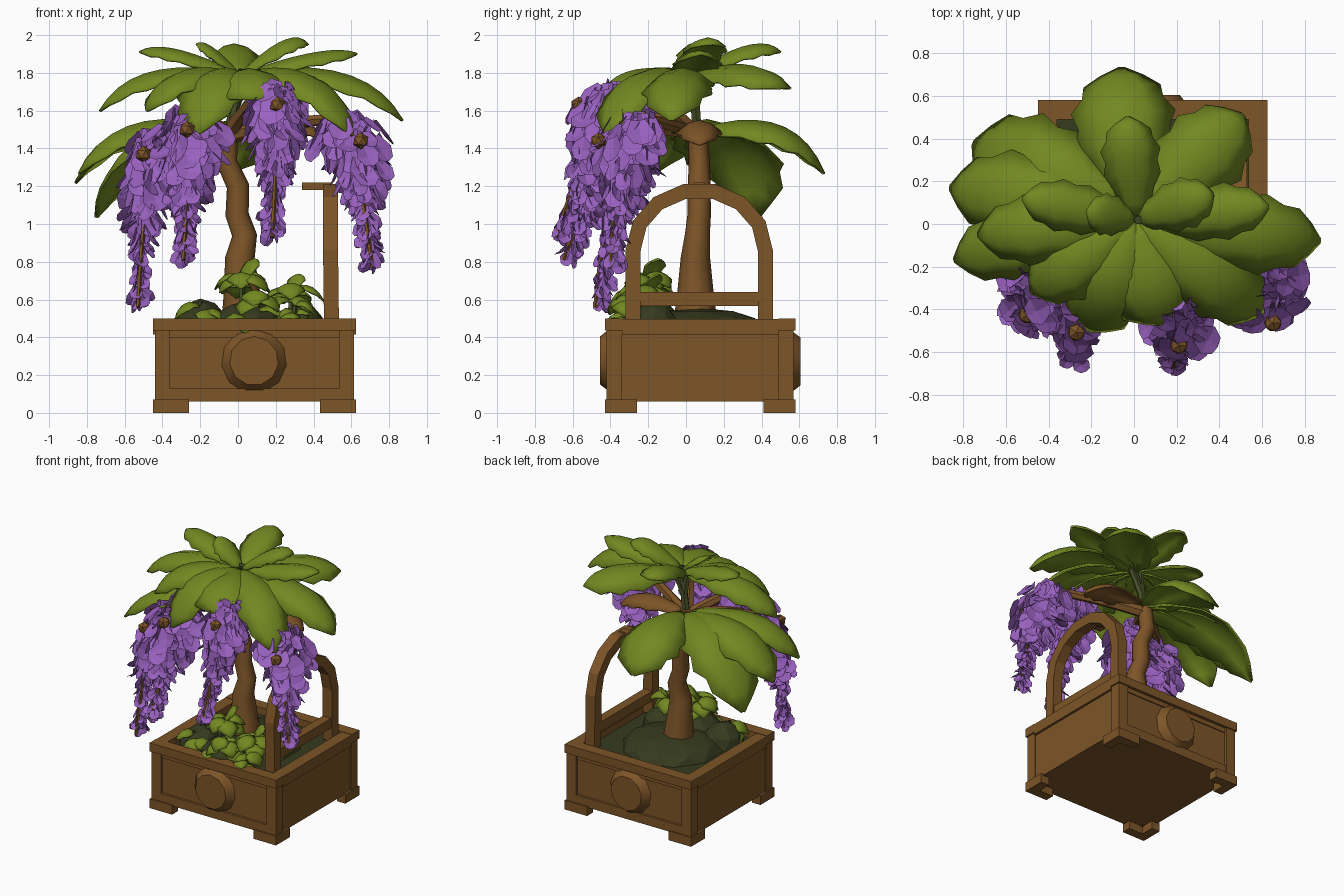
import bpy, bmesh, math, random
from mathutils import Vector as V, Matrix

if "Cube" in bpy.data.objects:
    bpy.data.objects.remove(bpy.data.objects["Cube"])

random.seed(4)


def material(name, rgb):
    m = bpy.data.materials.new(name)
    m.diffuse_color = (*rgb, 1)
    m.use_nodes = True
    m.node_tree.nodes["Principled BSDF"].inputs["Base Color"].default_value = m.diffuse_color
    return m


WOOD = material("brown_wood", (0.205, 0.09, 0.021))
LEAF = material("leaf_green", (0.168, 0.245, 0.015))
STEM = material("stem_green", (0.06, 0.075, 0.02))
MOSS = material("dark_moss", (0.037, 0.043, 0.013))
PETAL = material("petal_purple", (0.32, 0.12, 0.52))


def finish(name, bm, mat, smooth=None, thick=0):
    me = bpy.data.meshes.new(name)
    bm.to_mesh(me)
    bm.free()
    me.materials.append(mat)
    ob = bpy.data.objects.new(name, me)
    bpy.context.collection.objects.link(ob)
    if smooth:
        bpy.ops.object.select_all(action='DESELECT')
        bpy.context.view_layer.objects.active = ob
        ob.select_set(True)
        bpy.ops.object.shade_smooth_by_angle(angle=math.radians(smooth))
    if thick:
        mod = ob.modifiers.new("thickness", 'SOLIDIFY')
        mod.thickness, mod.offset = thick, 0
    return ob


def box(bm, x0, x1, y0, y1, z0, z1):
    mat = Matrix.Translation(((x0 + x1) / 2, (y0 + y1) / 2, (z0 + z1) / 2)) \
        @ Matrix.Diagonal((x1 - x0, y1 - y0, z1 - z0, 1))
    bmesh.ops.create_cube(bm, size=1, matrix=mat)


def bezier(a, b, c, t):
    return a * (1 - t) ** 2 + b * 2 * t * (1 - t) + c * t * t


def tube(bm, pts, radii, sides=8, ref=V((1, 0.01, 0)), turn=0.0):
    """Sweep a polygon along a path and cap both ends."""
    pts = [V(p) for p in pts]
    rings = []
    for i, p in enumerate(pts):
        d = (pts[min(i + 1, len(pts) - 1)] - pts[max(i - 1, 0)]).normalized()
        u = (ref - d * ref.dot(d)).normalized()
        w = d.cross(u)
        rings.append([bm.verts.new(p + (u * math.cos(a) + w * math.sin(a)) * radii[i])
                      for a in (turn + k * math.tau / sides for k in range(sides))])
    for r, s in zip(rings, rings[1:]):
        for k in range(sides):
            bm.faces.new((r[k], r[(k + 1) % sides], s[(k + 1) % sides], s[k]))
    bm.faces.new(rings[0][::-1])
    bm.faces.new(rings[-1])


def leaf(bm, base, tip, width, lift, droop=0.5, n=9, reach=0.76):
    """Arched, drooping leaf blade, broad past the middle, with a notched edge."""
    a, c = V(base), V(tip)
    b = a.lerp(c, reach)
    b.z = a.z + lift
    side = (c - a).cross(V((0, 0, 1))).normalized()
    rows = []
    for i in range(n + 1):
        t = i / n
        w = width / 2 * (0.08 + 0.95 * math.sin(math.pi * t ** 0.95) ** 0.75 if 0 < t < 1 else 0.05)
        w *= 1.09 if i % 2 else 0.93
        p = bezier(a, b, c, t)
        rows.append([bm.verts.new(p + side * s * w - V((0, 0, droop * s * s * w)))
                     for s in (-1, -0.5, 0, 0.5, 1)])
    for r, s in zip(rows, rows[1:]):
        for k in range(4):
            bm.faces.new((r[k], r[k + 1], s[k + 1], s[k]))


# Planter: body, corner stiles, bottom rails, rim and feet
X0, X1, Y0, Y1 = -0.45, 0.625, -0.43, 0.58
CX, CY = (X0 + X1) / 2, (Y0 + Y1) / 2
bm = bmesh.new()
box(bm, X0 + 0.018, X1 - 0.018, Y0 + 0.03, Y1 - 0.03, 0.06, 0.42)
for x in (X0 + 0.01, X1 - 0.09):
    for y in (Y0 + 0.01, Y1 - 0.09):
        box(bm, x, x + 0.08, y, y + 0.08, 0.055, 0.45)
for y in (Y0 + 0.012, Y1 - 0.062):
    box(bm, X0 + 0.05, X1 - 0.05, y, y + 0.05, 0.06, 0.13)
for y in (Y0 + 0.022, Y1 - 0.09):
    box(bm, X0 + 0.05, X1 - 0.05, y, y + 0.068, 0.40, 0.46)
for y in (Y0, Y1 - 0.09):
    box(bm, X0, X1, y, y + 0.09, 0.435, 0.5)
for x in (X0, X1 - 0.09):
    box(bm, x, x + 0.09, Y0 + 0.09, Y1 - 0.09, 0.415, 0.497)
finish("planter_box", bm, WOOD)

bm = bmesh.new()
for sx in (-1, 1):
    for sy in (-1, 1):
        ex, ey = CX + sx * 0.537, CY + sy * 0.505
        for lx, ly in ((0.19, 0.07), (0.07, 0.17)):
            xs, ys = sorted((ex, ex - sx * lx)), sorted((ey, ey - sy * ly))
            box(bm, *xs, *ys, 0, 0.07)
finish("planter_feet", bm, WOOD)

# Round medallions on front and back panels
bm = bmesh.new()
for y, s in ((-0.42, 1), (0.57, -1)):
    m = Matrix.Translation((0.085, y, 0.275)) @ Matrix.Rotation(s * math.pi / 2, 4, 'X')
    bmesh.ops.create_cone(bm, cap_ends=True, segments=11, radius1=0.185, radius2=0.13,
                          depth=0.07, matrix=m)
finish("panel_medallions", bm, WOOD, 40)

# Soil with mossy mounds
bm = bmesh.new()
box(bm, X0 + 0.08, X1 - 0.08, Y0 + 0.08, Y1 - 0.08, 0.41, 0.445)
for x, y, r, h in ((0.06, 0.07, 0.36, 0.11), (-0.2, -0.17, 0.15, 0.16), (0.33, -0.17, 0.13, 0.14),
                   (0.05, -0.2, 0.2, 0.15)):
    m = Matrix.Translation((x, y, 0.445)) @ Matrix.Diagonal((r, r, h, 1))
    bmesh.ops.create_icosphere(bm, subdivisions=2, radius=1, matrix=m)
finish("mossy_soil", bm, MOSS)

# Arched handle with crossbar and peg
bm = bmesh.new()
arc = [(0.49, 0.07 - 0.35 * math.cos(a), 0.86 + 0.32 * math.sin(a))
       for a in (k * math.pi / 7 for k in range(8))]
path = [(0.495, -0.28, 0.46)] + arc + [(0.495, 0.42, 0.46)]
tube(bm, path, [0.056] * len(path), 4, V((1, 0, 0)), math.pi / 4)
box(bm, 0.455, 0.525, -0.26, 0.4, 0.565, 0.64)
box(bm, 0.34, 0.5, 0.04, 0.1, 1.18, 1.22)
finish("arch_handle", bm, WOOD)

# Trunk
bm = bmesh.new()
tube(bm, [(0.03, 0.05, 0.45), (0.02, 0.05, 0.65), (0.01, 0.05, 0.82), (0.035, 0.06, 0.94),
          (-0.005, 0.07, 1.05), (0.0, 0.07, 1.2), (-0.06, 0.07, 1.33), (-0.05, 0.06, 1.52)],
     [0.12, 0.095, 0.078, 0.066, 0.062, 0.06, 0.056, 0.05])
finish("trunk", bm, WOOD, 50)

# Upper stems
bm = bmesh.new()
for top in ((0.02, 0.02, 1.82), (-0.04, 0.03, 1.8), (0.08, 0.04, 1.82)):
    tube(bm, [(-0.05, 0.06, 1.45), (-0.02, 0.05, 1.62), top], [0.03, 0.027, 0.02], 6)
finish("upper_stems", bm, STEM, 40)

# Flower clusters: head, middle and tail of each hanging axis, radius, knob x and z
CLUSTERS = [((-0.44, -0.25, 1.46), (-0.50, -0.40, 1.14), (-0.53, -0.45, 0.56), 0.15, -0.50, 1.37),
            ((-0.25, -0.28, 1.58), (-0.26, -0.45, 1.26), (-0.29, -0.62, 0.81), 0.20, -0.27, 1.50),
            ((0.20, -0.37, 1.72), (0.21, -0.50, 1.40), (0.18, -0.66, 0.93), 0.18, 0.21, 1.63),
            ((0.55, -0.25, 1.56), (0.65, -0.35, 1.30), (0.71, -0.37, 0.77), 0.21, 0.65, 1.44)]


def fullness(t):
    if t < 0.15:
        return 0.55 + 3 * t
    return 1 - 0.2 * (t - 0.15) if t < 0.4 else max(0.2, 0.95 - (t - 0.4) * 2.3)


def petal(bm, p, d, side, length, width):
    """Folded flake with a narrow root and blunt tip."""
    n = d.cross(side).normalized() * 0.012
    mid = [bm.verts.new(p + n), bm.verts.new(p + d * length * 0.6 + n),
           bm.verts.new(p + d * length)]
    for s in (-1, 1):
        e = [bm.verts.new(p + side * s * width * 0.25),
             bm.verts.new(p + d * length * 0.55 + side * s * width * 0.5),
             bm.verts.new(p + d * length * 0.93 + side * s * width * 0.3)]
        bm.faces.new((mid[0], mid[1], e[1], e[0]))
        bm.faces.new((mid[1], mid[2], e[2], e[1]))


for i, (a, b, c, r, kx, kz) in enumerate(CLUSTERS):
    a, b, c = V(a), V(b), V(c)
    bm = bmesh.new()
    ts = [k / 8 for k in range(6)]
    tube(bm, [bezier(a, b, c, t) for t in ts], [0.4 * r * fullness(t) for t in ts], 7)
    count = 125
    for k in range(count):
        t = ((k + 0.5) / count) ** 1.15
        ang = k * 2.39996
        out = V((math.cos(ang), math.sin(ang), 0))
        f = fullness(t)
        size = random.uniform(0.85, 1.2) * (0.065 + 0.08 * f)
        p = bezier(a, b, c, t) + out * r * f * random.uniform(0.4, 0.8)
        d = (out * random.uniform(0.15, 0.7) + V((0, 0, -1))
             + V([random.uniform(-0.45, 0.45) for _ in range(3)])).normalized()
        side = (d.cross(out) + out * random.uniform(-0.4, 0.4)).normalized()
        side = (side - d * side.dot(d)).normalized()
        petal(bm, p + V((0, 0, size * 0.4)), d, side, size, size * 0.95)
    finish(f"flower_cluster_{i + 1}", bm, PETAL)

    # Branch to the cluster, a knob at its head, and the thin hanging strand
    bm = bmesh.new()
    root = V((-0.05, 0.06, 1.47))
    ctrl = root.lerp(a, 0.5)
    ctrl.z = max(root.z, a.z - 0.08) + 0.06
    tube(bm, [bezier(root, ctrl, a, k / 5) for k in range(6)],
         [0.045, 0.04, 0.036, 0.033, 0.03, 0.022], 6)
    ky = bezier(a, b, c, 0.15).y - r * 0.88
    bmesh.ops.create_icosphere(bm, subdivisions=1, radius=0.045,
                               matrix=Matrix.Translation((kx, ky, kz)))
    tube(bm, [bezier(a, b, c, k / 6) + V((0, -0.03, 0)) for k in range(7)], [0.012] * 7, 5)
    finish(f"flower_branch_{i + 1}", bm, WOOD, 40)

# Upper leaf crown: tip, width, lift
UPPER = [((-0.73, -0.05, 1.60), 0.30, 0.12), ((-0.52, 0.12, 1.91), 0.22, 0.20),
         ((-0.03, 0.50, 1.91), 0.25, 0.24), ((0.37, 0.14, 1.95), 0.22, 0.27),
         ((0.63, 0.08, 1.90), 0.24, 0.17), ((0.87, -0.08, 1.55), 0.34, 0.13),
         ((0.60, -0.42, 1.47), 0.34, 0.14), ((0.13, -0.47, 1.66), 0.42, 0.10),
         ((-0.21, -0.50, 1.48), 0.36, 0.14), ((-0.48, -0.32, 1.60), 0.30, 0.12),
         ((0.51, 0.51, 1.72), 0.38, 0.13), ((-0.22, 0.06, 1.95), 0.18, 0.20)]
bm = bmesh.new()
for tip, w, lift in UPPER:
    leaf(bm, (0.01, 0.02, 1.79), tip, w, lift)
finish("upper_leaves", bm, LEAF, 35, 0.012)

# Lower, larger leaves
LOWER = [((-0.06, 0.73, 1.27), 0.44, 0.16), ((-0.86, 0.17, 1.22), 0.38, 0.18),
         ((-0.75, 0.38, 1.04), 0.46, 0.17), ((-0.84, -0.17, 1.27), 0.32, 0.17)]
bm = bmesh.new()
for tip, w, lift in LOWER:
    leaf(bm, (-0.03, 0.07, 1.5), tip, w, lift)
finish("lower_leaves", bm, LEAF, 35, 0.012)

# Broad withered leaf on the right
bm = bmesh.new()
leaf(bm, (-0.04, 0.07, 1.5), (0.5, 0.07, 1.42), 0.22, 0.12)
finish("withered_leaf", bm, WOOD, 35, 0.012)

# Small leafy plants at the front: centre, height, spread, count
PLANTS = ((0.02, -0.2, 0.76, 0.17, 8), (0.28, -0.22, 0.70, 0.17, 8), (-0.2, -0.24, 0.62, 0.17, 5),
          (0.1, -0.29, 0.66, 0.16, 8), (0.02, -0.32, 0.59, 0.14, 6), (0.3, -0.31, 0.60, 0.14, 6))
bm = bmesh.new()
for x, y, h, spread, count in PLANTS:
    for k in range(count):
        ang = k * math.tau / count + random.uniform(-0.3, 0.3)
        d = spread * random.uniform(0.75, 1.05)
        top = h - random.uniform(0, 0.09)
        tip = (x + d * math.cos(ang), max(-0.43, y + d * 0.85 * math.sin(ang)), top - 0.09)
        leaf(bm, (x, y, top - 0.03), tip, 0.14, 0.07, 0.4, 5, 0.6)
leaf(bm, (0.02, -0.2, 0.7), (0.1, -0.14, 0.81), 0.13, 0.14, 0.4, 5, 0.6)
leaf(bm, (0.28, -0.2, 0.65), (0.33, -0.14, 0.73), 0.11, 0.1, 0.4, 5, 0.6)
finish("ground_leaves", bm, LEAF, 35, 0.008)
bm = bmesh.new()
for x, y, h, *_ in PLANTS:
    tube(bm, [(x, y, 0.45), (x, y, h - 0.03)], [0.02, 0.012], 5)
finish("ground_stems", bm, STEM)
